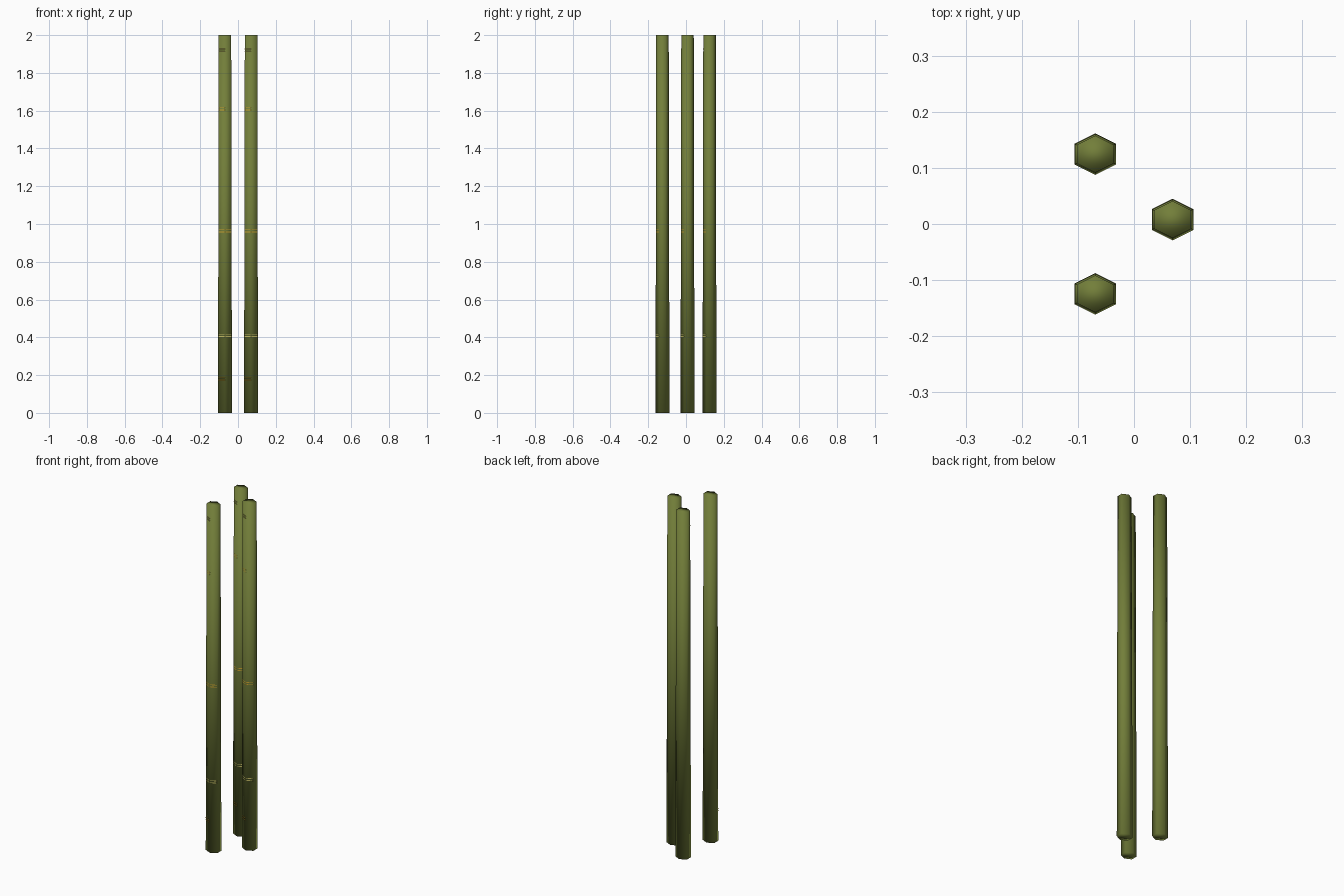
import bpy

if "Cube" in bpy.data.objects:
    bpy.data.objects.remove(bpy.data.objects["Cube"])

H = 2.0
R_BOTTOM, R_TOP = 0.037, 0.033
# slightly squashed hexagon, points toward -y and +y
HEX = [(0, -1), (1, -0.5), (1, 0.5), (0, 1), (-1, 0.5), (-1, -0.5)]


def material(name, rgb):
    m = bpy.data.materials.new(name)
    m.diffuse_color = (*rgb, 1)
    m.use_nodes = True
    m.node_tree.nodes["Principled BSDF"].inputs["Base Color"].default_value = m.diffuse_color
    return m


OLIVE = material("olive green", (0.17, 0.21, 0.042))
ORANGE = material("orange yellow", (0.62, 0.38, 0.03))
PALE = material("pale yellow", (0.55, 0.50, 0.13))


def ring(z, grow=0.0):
    r = R_BOTTOM + (R_TOP - R_BOTTOM) * z / H + grow
    return [(x * r, y * r, z) for x, y in HEX]


def add(name, verts, faces, mats, loc):
    me = bpy.data.meshes.new(name)
    me.from_pydata(verts, [], faces)
    for m in mats:
        me.materials.append(m)
    ob = bpy.data.objects.new(name, me)
    ob.location = (*loc, 0)
    bpy.context.collection.objects.link(ob)
    return me


# height, material slot, hexagon sides that carry the line (5 = front left, 0 = front right)
BANDS = [(0.18, 0, (5,)), (0.41, 1, (5, 0)), (0.963, 0, (5, 0)),
         (1.61, 0, (5,)), (1.92, 1, (5,))]


def stalk(label, loc):
    # tapered hexagonal stalk, smooth across sides and caps
    faces = [(i, (i + 1) % 6, 6 + (i + 1) % 6, 6 + i) for i in range(6)]
    faces += [tuple(range(5, -1, -1)), tuple(range(6, 12))]
    me = add("stalk_" + label, ring(0) + ring(H), faces, [OLIVE], loc)
    me.shade_smooth()

    # paired thin lines on the front sides
    verts, quads, slots = [], [], []
    for z, slot, sides in BANDS:
        for dz in (-0.006, 0.006):
            low, high = ring(z + dz - 0.002, 0.0004), ring(z + dz + 0.002, 0.0004)
            for s in sides:
                n, t = len(verts), (s + 1) % 6
                verts += [low[s], low[t], high[t], high[s]]
                quads.append((n, n + 1, n + 2, n + 3))
                slots.append(slot)
    me = add("node_lines_" + label, verts, quads, [ORANGE, PALE], loc)
    for p, s in zip(me.polygons, slots):
        p.material_index = s


stalk("back", (-0.069, 0.1245))
stalk("front", (-0.069, -0.1245))
stalk("right", (0.069, 0.008))
